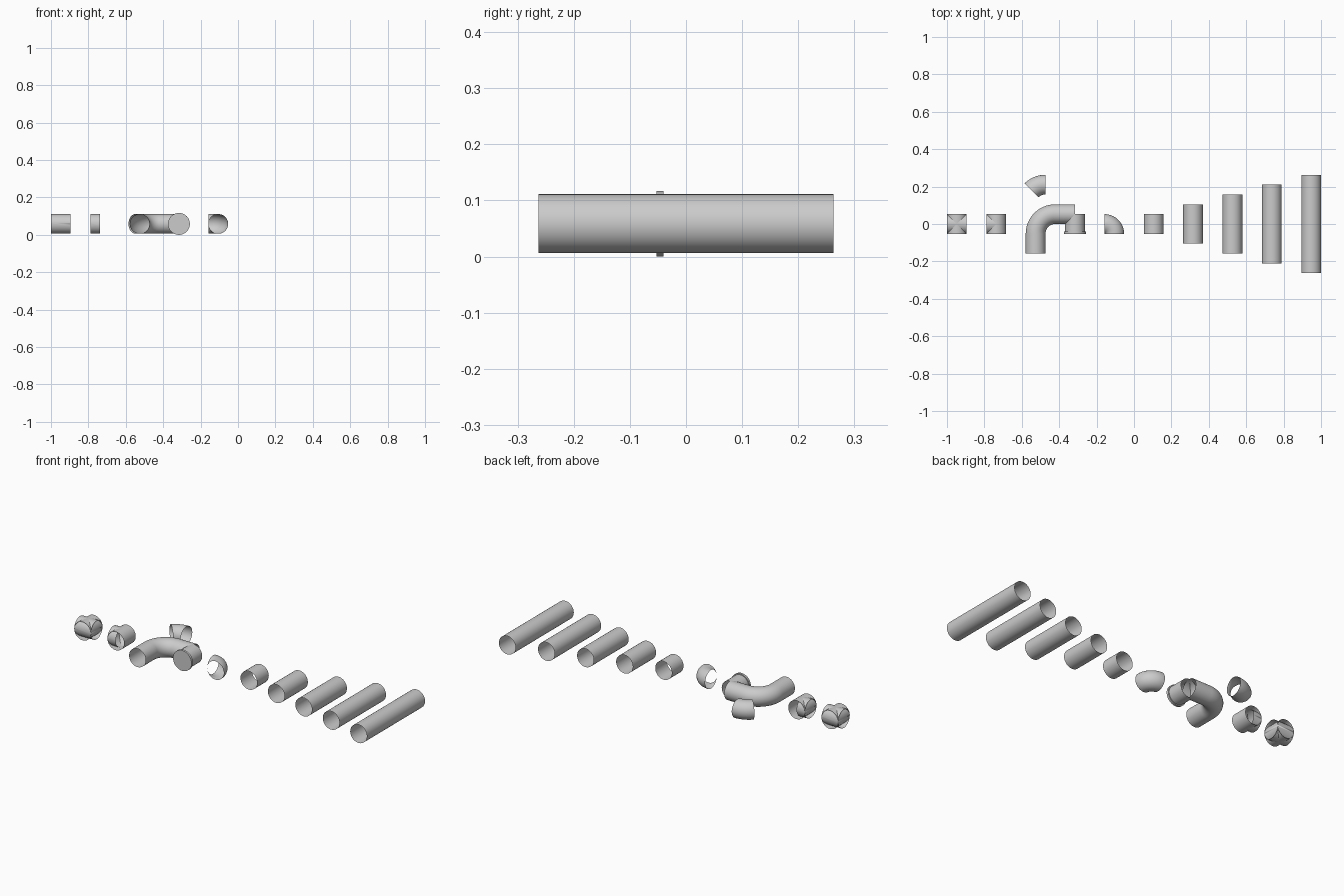
import bpy, bmesh
from math import sin, cos, pi, radians

if "Cube" in bpy.data.objects:
    bpy.data.objects.remove(bpy.data.objects["Cube"])

U = 2 / 19            # pipe diameter, the grid module of the whole kit
R = U / 2
RIM = R * 1.112       # end cap radius, touches the ground
Z = RIM               # height of every pipe axis
SIDES = 48


def sweep(name, parts):
    """Open thin-walled tubes; each part is a list of stations (x, y, heading, radius)."""
    bm = bmesh.new()
    for stations in parts:
        rings = []
        for x, y, a, r in stations:
            ring = []
            for i in range(SIDES):
                t = 2 * pi * i / SIDES
                h = r * cos(t)
                ring.append(bm.verts.new((x - sin(a) * h, y + cos(a) * h, Z + r * sin(t))))
            rings.append(ring)
        for p, q in zip(rings, rings[1:]):
            for i in range(SIDES):
                j = (i + 1) % SIDES
                bm.faces.new((p[i], q[i], q[j], p[j]))
        if stations[0][3] > R:            # rimmed start is closed by a disc
            bm.faces.new(rings[0])
    bmesh.ops.remove_doubles(bm, verts=bm.verts[:], dist=1e-5)
    bmesh.ops.recalc_face_normals(bm, faces=bm.faces[:])
    me = bpy.data.meshes.new(name)
    bm.to_mesh(me)
    bm.free()
    ob = bpy.data.objects.new(name, me)
    bpy.context.collection.objects.link(ob)
    bpy.ops.object.select_all(action='DESELECT')
    ob.select_set(True)
    bpy.context.view_layer.objects.active = ob
    bpy.ops.object.shade_smooth_by_angle(angle=radians(40))
    return ob


def along_y(x, y0, y1):
    return [(x, y0, pi / 2, R), (x, y1, pi / 2, R)]


def along_x(y, x0, x1):
    return [(x0, y, 0, R), (x1, y, 0, R)]


def arc(cx, cy, bend, start, end, n):
    """Stations around a centre; angles in degrees, travelled clockwise or counter-clockwise."""
    turn = pi / 2 if end > start else -pi / 2
    out = []
    for i in range(n + 1):
        a = radians(start + (end - start) * i / n)
        out.append((cx + bend * cos(a), cy + bend * sin(a), a + turn, R))
    return out


# Straight pipes, one to five modules long
for k in range(1, 6):
    sweep(f"straight_pipe_{k}", [along_y((2 * k - 1) * U, -k * R, k * R)])

# Tight elbow
sweep("tight_elbow", [arc(-1.5 * U, -R, R, 0, 90, 20)])

# Capped end piece: closed rim at the front, open at the back
cx = -3 * U
lip = -R + 0.0125
sweep("capped_end", [[(cx, -R, pi / 2, RIM), (cx, lip, pi / 2, RIM),
                      (cx, lip, pi / 2, R), (cx, R, pi / 2, R)]])

# Long elbow with straight legs
sweep("long_elbow", [[(-5 * U, -1.5 * U, pi / 2, R)]
                     + arc(-4 * U, -R, U, 180, 90, 24)
                     + [(-3 * U, R, 0, R)]])

# Half elbow, 45 degrees
sweep("half_elbow", [arc(-4.5 * U, U, U, 135, 90, 12)])

# Tee: through pipe with a side branch
sweep("tee_joint", [along_y(-7 * U, -R, R), along_x(0, -7.5 * U, -7 * U)])

# Four-way cross
sweep("cross_joint", [along_y(-9 * U, -R, R), along_x(0, -9.5 * U, -8.5 * U)])
